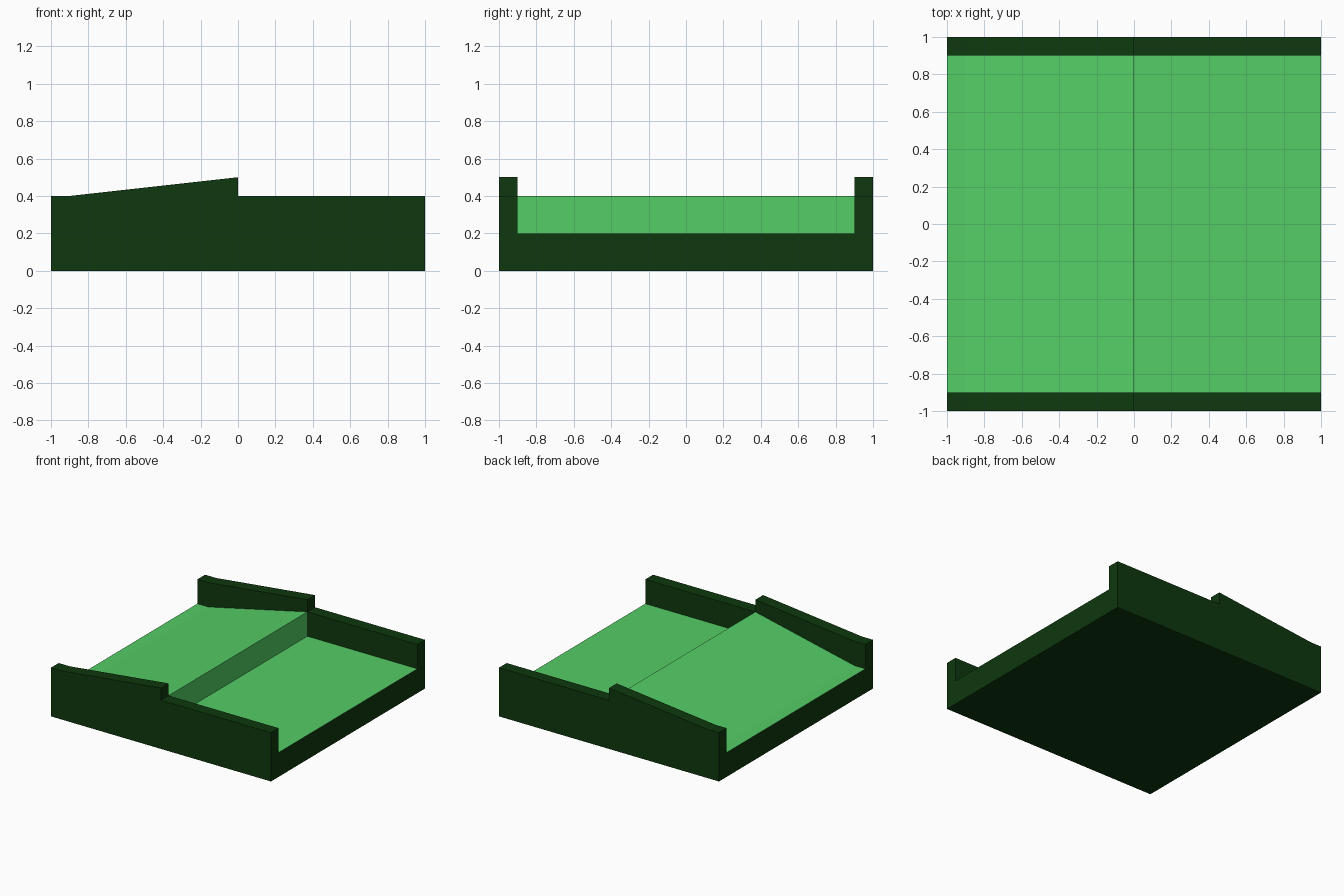
import bpy
import bmesh

cube = bpy.data.objects.get("Cube")
if cube:
    bpy.data.objects.remove(cube, do_unlink=True)


def make_material(name, color):
    mat = bpy.data.materials.new(name)
    mat.use_nodes = True
    mat.diffuse_color = color
    mat.node_tree.nodes["Principled BSDF"].inputs["Base Color"].default_value = color
    return mat


dark_green = make_material("dark green", (0.0044, 0.04, 0.0044, 1))
light_green = make_material("light green", (0.09, 0.61, 0.133, 1))


def extrude_profile(name, profile, y_start, y_end, is_light=None):
    """Sweep an x-z outline along y; is_light picks the light green faces."""
    bm = bmesh.new()
    face = bm.faces.new([bm.verts.new((x, y_start, z)) for x, z in profile])
    swept = bmesh.ops.extrude_face_region(bm, geom=[face])["geom"]
    verts = [v for v in swept if isinstance(v, bmesh.types.BMVert)]
    bmesh.ops.translate(bm, verts=verts, vec=(0, y_end - y_start, 0))
    bmesh.ops.recalc_face_normals(bm, faces=bm.faces)
    for f in bm.faces:
        f.material_index = int(bool(is_light and is_light(f)))
    mesh = bpy.data.meshes.new(name)
    bm.to_mesh(mesh)
    bm.free()
    mesh.materials.append(dark_green)
    mesh.materials.append(light_green)
    obj = bpy.data.objects.new(name, mesh)
    bpy.context.collection.objects.link(obj)
    return obj


def surface_outline(height):
    """Short flat lead-in, ramp up to the middle, drop, then flat."""
    low, flat, peak = height
    return [(-1, 0), (1, 0), (1, flat), (0, flat), (0, peak), (-0.9, low), (-1, low)]


# Floor with ramp: upper faces and the drop are light green
def deck_face(face):
    on_drop = abs(face.calc_center_median().x) < 0.01 and face.normal.x > 0.9
    return face.normal.z > 0.1 or on_drop


extrude_profile("ramp_floor", surface_outline((0.2, 0.2, 0.4)), -0.9, 0.9, deck_face)

# Side walls
for name, y in (("front_wall", -1), ("back_wall", 0.9)):
    extrude_profile(name, surface_outline((0.4, 0.4, 0.5)), y, y + 0.1)
